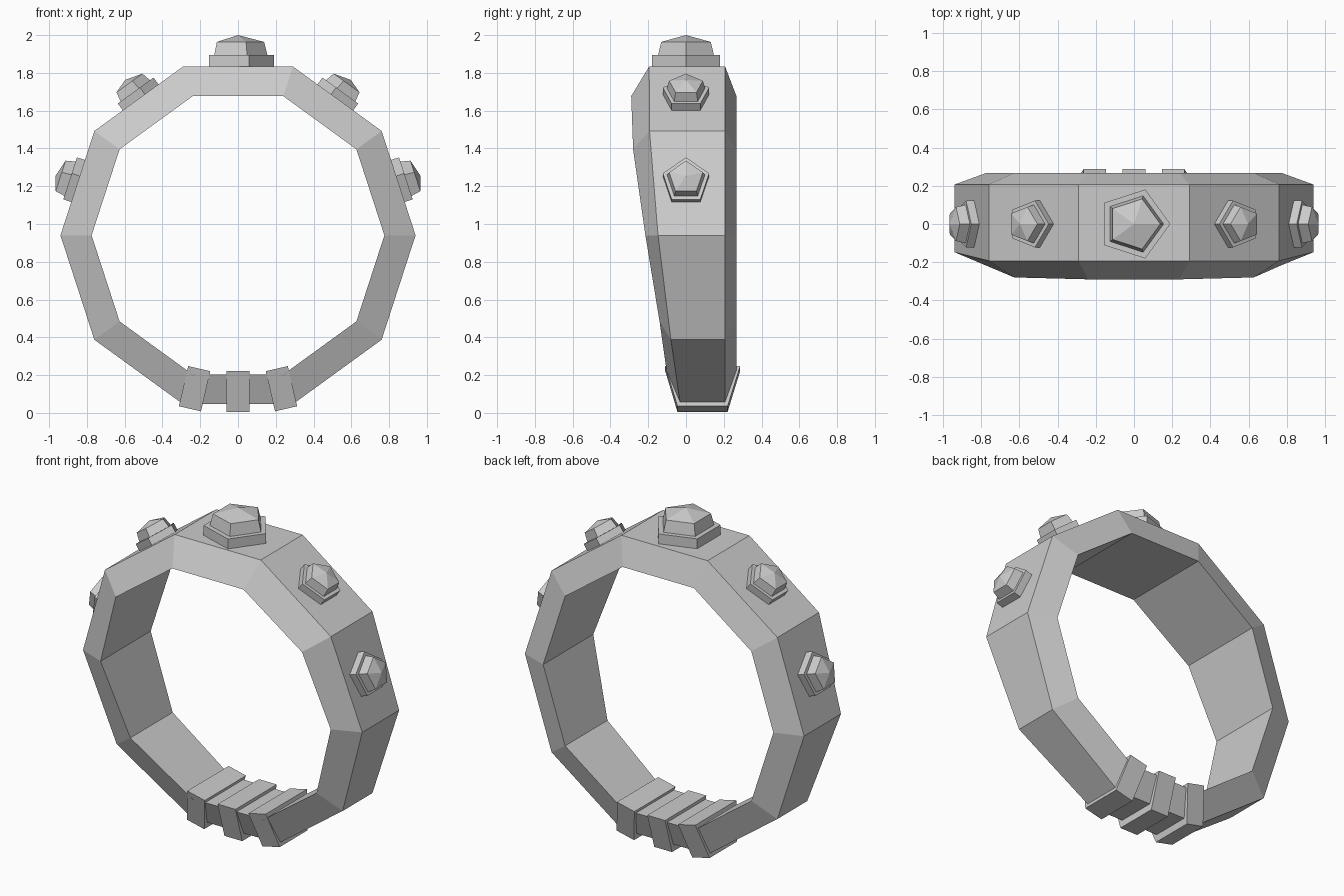
import bpy
import bmesh
from math import cos, sin, pi, radians
from mathutils import Matrix, Vector

if "Cube" in bpy.data.objects:
    bpy.data.objects.remove(bpy.data.objects["Cube"], do_unlink=True)

# One plain grey for every part
grey = bpy.data.materials.new("grey")
grey.use_nodes = True
colour = (0.6, 0.6, 0.6, 1)
grey.diffuse_color = colour
grey.node_tree.nodes["Principled BSDF"].inputs["Base Color"].default_value = colour

CENTRE_Z = 0.94
OUTER, INNER = 0.94, 0.775
SIDES = 10
APOTHEM = OUTER * cos(pi / SIDES)


def loft(name, loops, matrix=Matrix(), ring=False):
    """Skin a list of equal-length loops; close into a ring or cap the ends."""
    bm = bmesh.new()
    rows = [[bm.verts.new(p) for p in loop] for loop in loops]
    n = len(rows[0])
    pairs = list(zip(rows, rows[1:]))
    if ring:
        pairs.append((rows[-1], rows[0]))
    else:
        bm.faces.new(rows[0])
        bm.faces.new(rows[-1])
    for a, b in pairs:
        for i in range(n):
            j = (i + 1) % n
            bm.faces.new((a[i], a[j], b[j], b[i]))
    bmesh.ops.recalc_face_normals(bm, faces=bm.faces)
    return finish(name, bm, matrix)


def finish(name, bm, matrix):
    mesh = bpy.data.meshes.new(name)
    bm.to_mesh(mesh)
    bm.free()
    mesh.transform(matrix)
    mesh.materials.append(grey)
    obj = bpy.data.objects.new(name, mesh)
    bpy.context.collection.objects.link(obj)
    return obj


# Ring band: ten-sided, with a front that narrows towards the bottom
front_outer = [-0.03, -0.08, -0.148, -0.193, -0.195]
front_inner = [-0.10, -0.14, -0.215, -0.28, -0.29]
sections = []
for k in range(SIDES):
    a = 2 * pi * k / SIDES
    # height level of this corner, 0 at the bottom and 4 at the top
    level = {0: 2, 1: 3, 2: 4, 3: 4, 4: 3, 5: 2, 6: 1, 7: 0, 8: 0, 9: 1}[k]
    profile = [(OUTER, front_outer[level]), (OUTER, 0.207),
               (INNER, 0.267), (INNER, front_inner[level])]
    sections.append([(r * cos(a), y, CENTRE_Z + r * sin(a)) for r, y in profile])
loft("ring_band", sections, ring=True)


# Pentagonal studs: a flat collar with a tapered, pointed gem
def pentagon(r, z):
    return [(r * cos(2 * pi * i / 5), r * sin(2 * pi * i / 5), z) for i in range(5)]


def stud(name, angle, size, height, side):
    out = Vector((cos(angle), 0, sin(angle)))
    tip = Vector((sin(angle), 0, -cos(angle))) * side
    across = out.cross(tip)
    place = Matrix((tip, across, out)).transposed().to_4x4()
    place.translation = Vector((0, 0, CENTRE_Z)) + out * APOTHEM
    place = place @ Matrix.Diagonal((size, size, height, 1))
    loft(name + "_collar", [pentagon(0.19, -0.01), pentagon(0.19, 0.06)], place)
    bm = bmesh.new()
    rows = [[bm.verts.new(p) for p in pentagon(r, z)]
            for r, z in ((0.158, 0.05), (0.138, 0.13))]
    apex = bm.verts.new((0, 0, 0.166))
    bm.faces.new(rows[0])
    for i in range(5):
        j = (i + 1) % 5
        bm.faces.new((rows[0][i], rows[0][j], rows[1][j], rows[1][i]))
        bm.faces.new((rows[1][i], rows[1][j], apex))
    bmesh.ops.recalc_face_normals(bm, faces=bm.faces)
    finish(name + "_gem", bm, place)


stud("top_stud", pi / 2, 1, 1, 1)
for label, degrees in (("upper", 54), ("lower", 18)):
    stud("left_" + label + "_stud", radians(degrees), 0.68, 0.74, -1)
    stud("right_" + label + "_stud", radians(180 - degrees), 0.68, 0.74, 1)

# Three wrapped bars at the bottom
bar_profile = [(-0.11, 0.109), (0.287, 0.109), (0.22, -0.109), (-0.045, -0.109)]
for label, x, z, tilt in (("middle", 0, 0.113, 0),
                          ("left", 0.23, 0.128, -13), ("right", -0.23, 0.128, 13)):
    place = Matrix.Translation((x, 0, z)) @ Matrix.Rotation(radians(tilt), 4, "Y")
    loft(label + "_bottom_bar",
         [[(s * 0.06, y, h) for y, h in bar_profile] for s in (-1, 1)], place)
